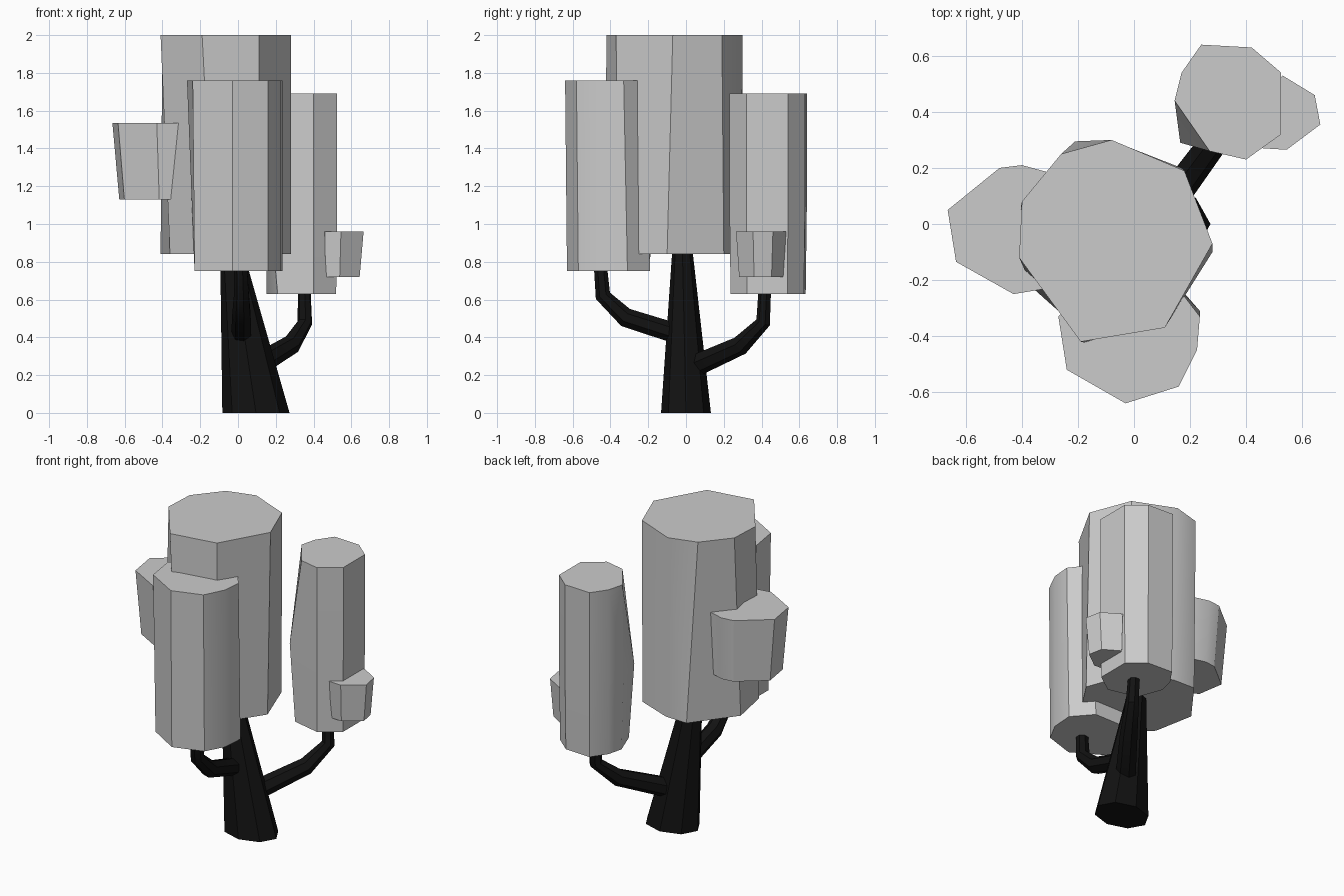
import bpy, bmesh, math
from mathutils import Vector

if "Cube" in bpy.data.objects:
    bpy.data.objects.remove(bpy.data.objects["Cube"])

bark = bpy.data.materials.new("bark")
bark.diffuse_color = (0.006, 0.006, 0.006, 1)
bark.use_nodes = True
bark.node_tree.nodes["Principled BSDF"].inputs["Base Color"].default_value = bark.diffuse_color


def loft(name, rings, material=None, angle=30):
    """Skin a stack of equal-count 3D rings and cap both ends."""
    bm = bmesh.new()
    loops = [[bm.verts.new(p) for p in ring] for ring in rings]
    n = len(loops[0])
    for a, b in zip(loops, loops[1:]):
        for i in range(n):
            j = (i + 1) % n
            bm.faces.new((a[i], a[j], b[j], b[i]))
    bm.faces.new(loops[0])
    bm.faces.new(loops[-1])
    bmesh.ops.recalc_face_normals(bm, faces=bm.faces)
    mesh = bpy.data.meshes.new(name)
    bm.to_mesh(mesh)
    bm.free()
    obj = bpy.data.objects.new(name, mesh)
    bpy.context.collection.objects.link(obj)
    if material:
        mesh.materials.append(material)
    bpy.ops.object.select_all(action='DESELECT')
    obj.select_set(True)
    bpy.context.view_layer.objects.active = obj
    bpy.ops.object.shade_smooth_by_angle(angle=math.radians(angle))
    return obj


def at(z, pts):
    return [(x, y, z) for x, y in pts]


def scaled(pts, s, centre):
    cx, cy = centre
    return [(cx + (x - cx) * s, cy + (y - cy) * s) for x, y in pts]


def ellipse(cx, cy, rx, ry, n=8):
    return [(cx + rx * math.cos(math.tau * i / n), cy + ry * math.sin(math.tau * i / n))
            for i in range(n)]


def branch(name, path, radii, n=7):
    path = [Vector(p) for p in path]
    rings = []
    side = (path[1] - path[0]).cross(Vector((0, 0, 1))).normalized()
    for i, p in enumerate(path):
        t = (path[min(i + 1, len(path) - 1)] - path[max(i - 1, 0)]).normalized()
        up = side.cross(t).normalized()
        s = t.cross(up).normalized()
        rings.append([p + radii[i] * (s * math.cos(math.tau * k / n) + up * math.sin(math.tau * k / n))
                      for k in range(n)])
    return loft(name, rings, bark, 40)


# trunk and two bent branches
loft("trunk", [at(0, ellipse(0.095, 0, 0.178, 0.132)),
               at(0.9, ellipse(-0.04, -0.02, 0.055, 0.05))], bark)
branch("back_branch", [(0.08, 0.02, 0.24), (0.28, 0.29, 0.36), (0.355, 0.41, 0.48), (0.35, 0.42, 0.68)],
       [0.062, 0.053, 0.04, 0.034])
branch("front_branch", [(0.02, -0.02, 0.41), (0.02, -0.32, 0.505), (0.02, -0.44, 0.62), (0.015, -0.455, 0.8)],
       [0.055, 0.052, 0.042, 0.035])

# main foliage column
loft("main_foliage", [
    at(0.84, [(-0.21, 0.295), (-0.06, 0.29), (0.17, 0.2), (0.28, -0.1),
              (0.11, -0.36), (-0.13, -0.435), (-0.36, -0.23), (-0.41, 0.03)]),
    at(2.0, [(-0.26, 0.25), (-0.08, 0.30), (0.18, 0.19), (0.28, -0.07),
             (0.11, -0.37), (-0.19, -0.42), (-0.41, -0.12), (-0.40, 0.08)])])

# front foliage column
loft("front_foliage", [
    at(0.75, [(-0.23, -0.51), (-0.03, -0.63), (0.16, -0.57), (0.225, -0.45),
              (0.235, -0.31), (0.13, -0.19), (-0.1, -0.19), (-0.23, -0.35)]),
    at(1.76, [(-0.24, -0.52), (-0.03, -0.64), (0.16, -0.58), (0.225, -0.45),
              (0.235, -0.33), (0.15, -0.22), (-0.12, -0.18), (-0.27, -0.33)])])

# back foliage column, bulging towards the trunk halfway up
crown = [(0.24, 0.64), (0.42, 0.63), (0.525, 0.54), (0.525, 0.32),
         (0.40, 0.23), (0.27, 0.26), (0.145, 0.44), (0.17, 0.54)]
bulge = list(crown)
bulge[5], bulge[6] = (0.165, 0.29), (0.15, 0.42)
foot = scaled(crown, 0.97, (0.35, 0.43))
foot[5] = (0.21, 0.28)
loft("back_foliage", [at(0.63, foot), at(1.12, bulge), at(1.69, crown)])

# small side tufts, tapering downwards
left = [(-0.48, 0.20), (-0.40, 0.21), (-0.29, 0.18), (-0.2, 0),
        (-0.31, -0.23), (-0.43, -0.25), (-0.635, -0.135), (-0.665, 0.05)]
loft("left_tuft", [at(1.13, scaled(left, 0.9, (-0.3, -0.02))), at(1.535, left)])
right = [(0.53, 0.53), (0.645, 0.46), (0.665, 0.355), (0.545, 0.265), (0.46, 0.27), (0.42, 0.4)]
loft("right_tuft", [at(0.72, scaled(right, 0.88, (0.49, 0.4))), at(0.96, right)])
